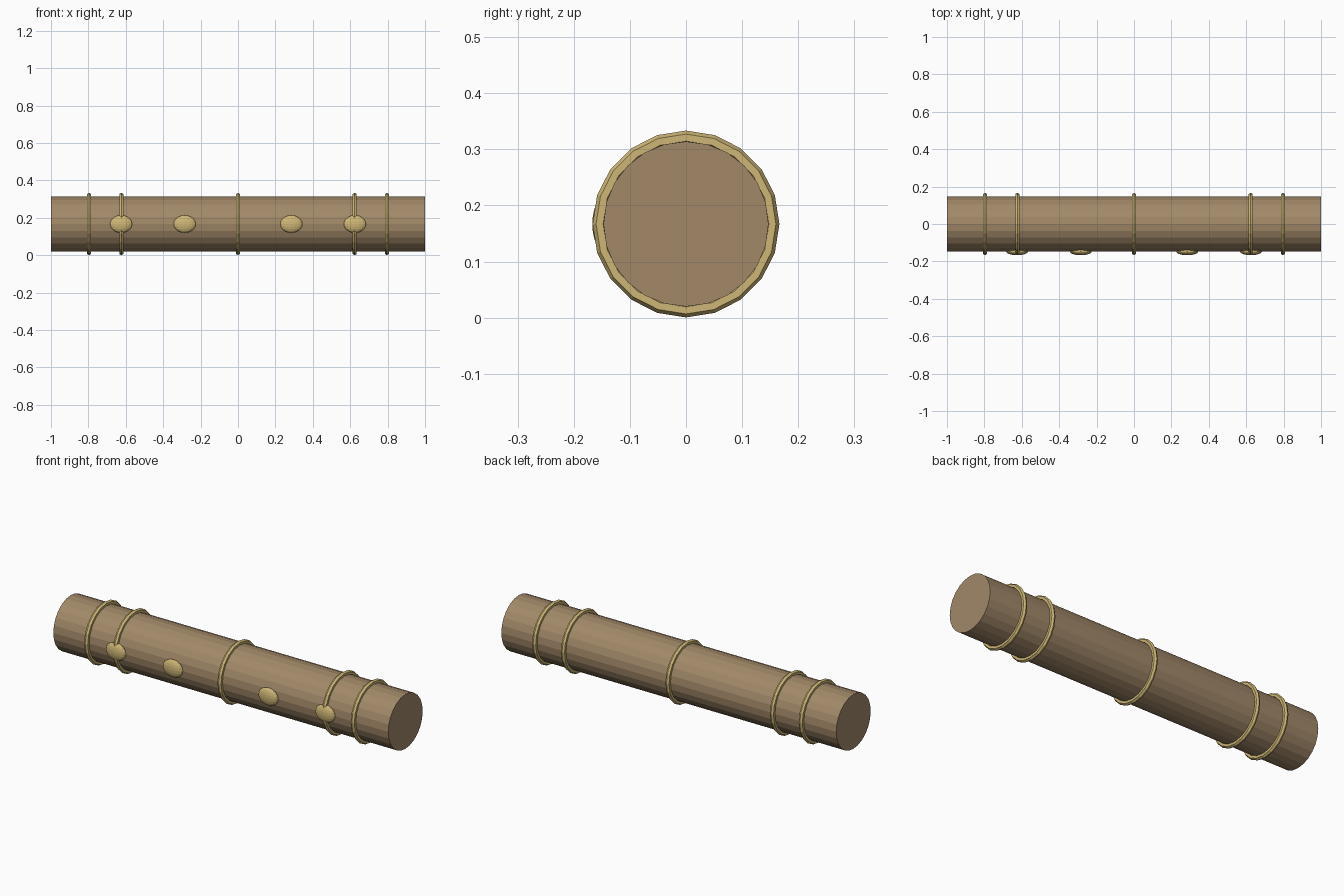
import bpy, bmesh, math
from mathutils import Matrix

if "Cube" in bpy.data.objects:
    bpy.data.objects.remove(bpy.data.objects["Cube"])

CZ = 0.167  # height of the log axis
TURN = Matrix.Translation((0, 0, CZ)) @ Matrix.Rotation(math.pi / 2, 4, 'Y')


def material(name, color):
    m = bpy.data.materials.new(name)
    m.diffuse_color = color
    m.use_nodes = True
    m.node_tree.nodes["Principled BSDF"].inputs["Base Color"].default_value = m.diffuse_color
    return m


wood = material("wood", (0.36, 0.25, 0.14, 1))
rope = material("rope", (0.62, 0.47, 0.18, 1))


def finish(bm, name, mat):
    bmesh.ops.recalc_face_normals(bm, faces=bm.faces)
    me = bpy.data.meshes.new(name)
    bm.to_mesh(me)
    bm.free()
    me.materials.append(mat)
    ob = bpy.data.objects.new(name, me)
    bpy.context.collection.objects.link(ob)
    return ob


# Log body along x
bm = bmesh.new()
bmesh.ops.create_cone(bm, cap_ends=True, segments=24, radius1=0.147,
                      radius2=0.147, depth=2, matrix=TURN)
finish(bm, "log_body", wood)


# Ring bands: low-poly tori around the log
def band(name, x, major=0.154, minor=0.0125, sides=20, tube=6):
    bm = bmesh.new()
    loops = []
    for i in range(sides):
        a = 2 * math.pi * i / sides
        loop = []
        for j in range(tube):
            b = 2 * math.pi * j / tube
            r = major + minor * math.cos(b)
            loop.append(bm.verts.new((x + minor * math.sin(b),
                                      r * math.sin(a), CZ + r * math.cos(a))))
        loops.append(loop)
    for i in range(sides):
        p, q = loops[i], loops[(i + 1) % sides]
        for j in range(tube):
            k = (j + 1) % tube
            bm.faces.new((p[j], p[k], q[k], q[j]))
    finish(bm, name, rope)


band("band_middle", 0)
for side, s in (("left", -1), ("right", 1)):
    band("band_inner_" + side, s * 0.624)
    band("band_outer_" + side, s * 0.796)

# Flattened oval studs on the front
for side, s in (("left", -1), ("right", 1)):
    for place, x in (("inner", 0.285), ("outer", 0.625)):
        bm = bmesh.new()
        mat = Matrix.Translation((s * x, -0.147, CZ)) @ Matrix.Diagonal((0.059, 0.02, 0.047, 1))
        bmesh.ops.create_uvsphere(bm, u_segments=16, v_segments=10, radius=1, matrix=mat)
        finish(bm, f"stud_{place}_{side}", rope)
